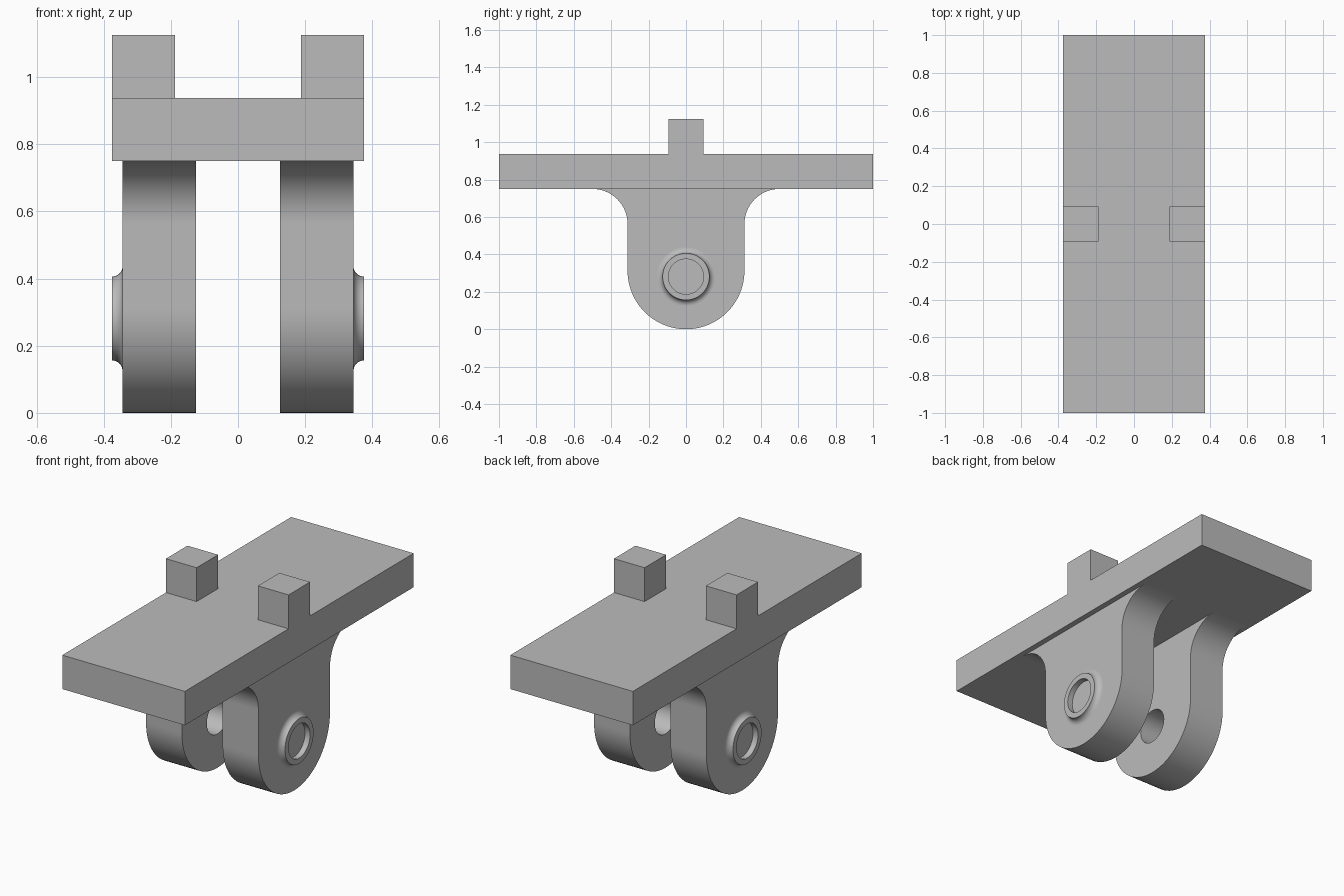
import bpy
import bmesh
from math import cos, sin, pi, radians
from mathutils import Matrix, Vector

old = bpy.data.objects.get("Cube")
if old:
    bpy.data.objects.remove(old, do_unlink=True)

GREY = (0.5, 0.5, 0.5, 1)
grey = bpy.data.materials.new("plain grey")
grey.use_nodes = True
grey.diffuse_color = GREY
grey.node_tree.nodes["Principled BSDF"].inputs["Base Color"].default_value = GREY

PIN_Z = 0.281      # height of the pin axis
LUG_IN, LUG_OUT = 0.125, 0.344
LUG_R = 0.3125
PLATE_Z = 0.75


def add_object(name, bm):
    bmesh.ops.recalc_face_normals(bm, faces=bm.faces)
    mesh = bpy.data.meshes.new(name)
    bm.to_mesh(mesh)
    bm.free()
    mesh.materials.append(grey)
    obj = bpy.data.objects.new(name, mesh)
    bpy.context.collection.objects.link(obj)
    return obj


def box(name, centre, size):
    bm = bmesh.new()
    bmesh.ops.create_cube(bm, size=1, matrix=Matrix.Translation(centre) @ Matrix.Diagonal((*size, 1)))
    return add_object(name, bm)


def arc(cy, cz, r, start, end, steps):
    angles = [radians(start + (end - start) * i / steps) for i in range(steps + 1)]
    return [(cy + r * cos(a), cz + r * sin(a)) for a in angles]


def mirror_x(obj):
    obj.modifiers.new("Mirror", "MIRROR").use_mirror_merge = False


def smooth(obj):
    bpy.ops.object.select_all(action="DESELECT")
    obj.select_set(True)
    bpy.context.view_layer.objects.active = obj
    bpy.ops.object.shade_smooth_by_angle(angle=radians(35))


# Base plate and the two square pegs on top
box("base_plate", (0, 0, 0.84375), (0.75, 2, 0.1875))
peg = box("square_peg", (0.28125, 0, 1.03), (0.1875, 0.1875, 0.19))
mirror_x(peg)

# Lug: rounded bottom, straight sides, flared into the plate
flare = 0.1875
outline = arc(0, LUG_R, LUG_R, 180, 360, 48)
outline += arc(LUG_R + flare, PLATE_Z - flare, flare, 180, 90, 16)
outline += arc(-LUG_R - flare, PLATE_Z - flare, flare, 90, 0, 16)
bm = bmesh.new()
face = bm.faces.new([bm.verts.new((LUG_IN, y, z)) for y, z in outline])
side = bmesh.ops.extrude_face_region(bm, geom=[face])
moved = [v for v in side["geom"] if isinstance(v, bmesh.types.BMVert)]
bmesh.ops.translate(bm, verts=moved, vec=Vector((LUG_OUT - LUG_IN, 0, 0)))
lug = add_object("lug", bm)

# Blind pin hole, open on the inner face
bm = bmesh.new()
hole_depth = 0.3125
bmesh.ops.create_cone(
    bm, cap_ends=True, segments=48, radius1=0.094, radius2=0.094, depth=hole_depth,
    matrix=Matrix.Translation((hole_depth / 2, 0, PIN_Z)) @ Matrix.Rotation(pi / 2, 4, "Y"))
cutter = add_object("pin_hole_cutter", bm)
cutter.hide_render = True
cut = lug.modifiers.new("Pin hole", "BOOLEAN")
cut.operation = "DIFFERENCE"
cut.solver = "EXACT"
cut.object = cutter
bpy.context.view_layer.objects.active = lug
bpy.ops.object.modifier_apply(modifier=cut.name)
bpy.data.objects.remove(cutter, do_unlink=True)
smooth(lug)
mirror_x(lug)

# Raised ring around the pin on the outer face, with a concave foot
fillet = 0.031
section = [(0.094, LUG_OUT), (0.094, LUG_OUT + fillet)]
section += arc(0.125 + fillet, LUG_OUT + fillet, fillet, 180, 270, 8)
bm = bmesh.new()
verts = [bm.verts.new((x, r, PIN_Z)) for r, x in section]
edges = [bm.edges.new(pair) for pair in zip(verts, verts[1:])]
bmesh.ops.spin(bm, geom=verts + edges, cent=(0, 0, PIN_Z), axis=(1, 0, 0),
               angle=2 * pi, steps=48, use_merge=True)
bmesh.ops.remove_doubles(bm, verts=bm.verts, dist=0.0001)
ring = add_object("pin_ring", bm)
smooth(ring)
mirror_x(ring)
